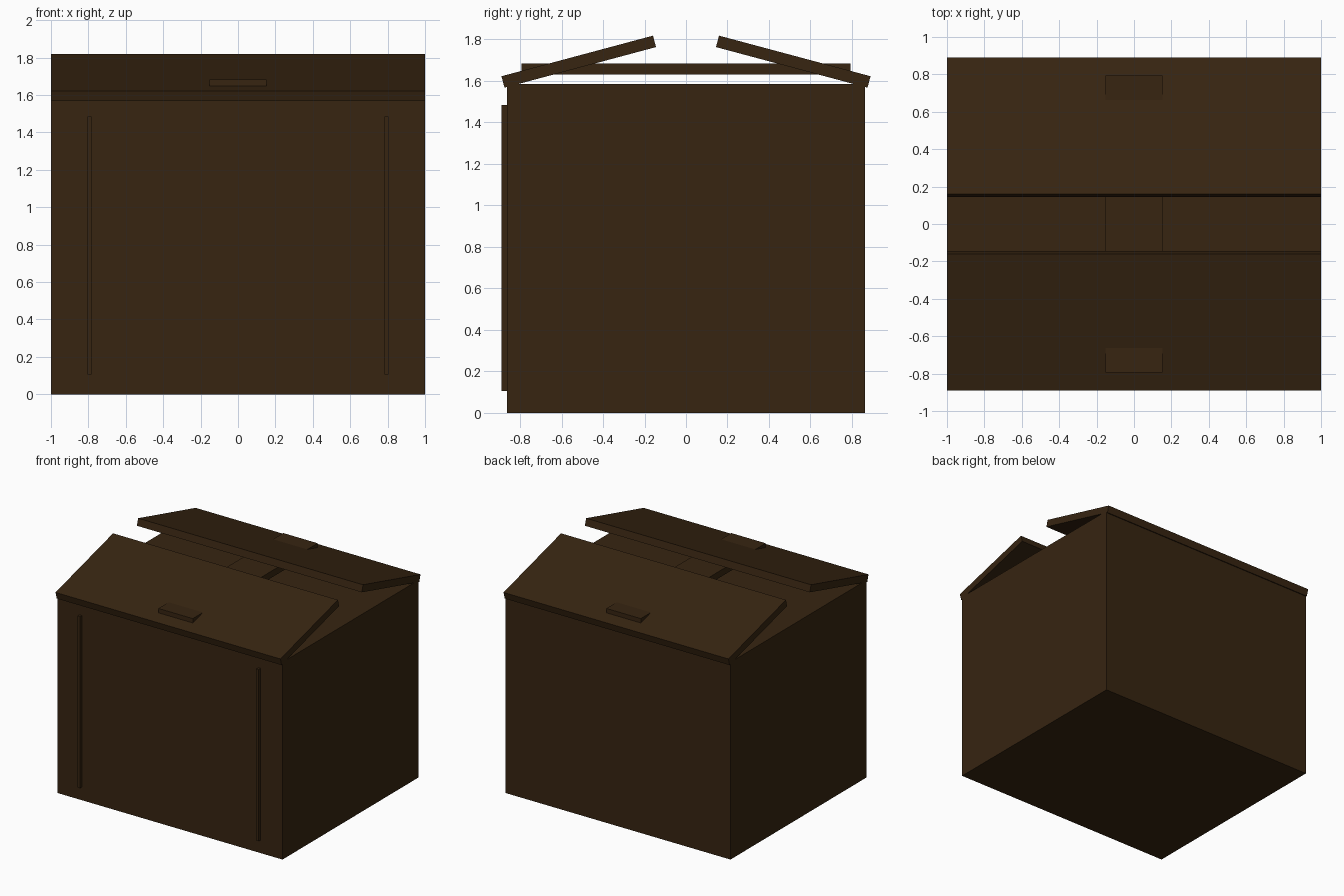
import bpy
import math

if "Cube" in bpy.data.objects:
    bpy.data.objects.remove(bpy.data.objects["Cube"])

# One cardboard brown for the whole box
brown = bpy.data.materials.new("dark_cardboard_brown")
brown.diffuse_color = (0.038, 0.018, 0.0055, 1)
brown.use_nodes = True
brown.node_tree.nodes["Principled BSDF"].inputs["Base Color"].default_value = brown.diffuse_color


def block(name, centre, size, tilt=0.0):
    """Box of a given size, tilted about the x axis."""
    bpy.ops.mesh.primitive_cube_add(size=1, location=centre)
    ob = bpy.context.object
    ob.name = name
    ob.scale = size
    bpy.ops.object.transform_apply(location=False, rotation=False, scale=True)
    ob.rotation_euler.x = tilt
    ob.data.materials.append(brown)
    return ob


# Closed body
block("box_body", (0, 0, 0.793), (2, 1.726, 1.586))

# Two half-open lid flaps
for name, side in (("front_flap", -1), ("back_flap", 1)):
    block(name, (0, side * 0.517, 1.693), (2, 0.756, 0.057),
          -side * math.radians(15))

# Tape strip running through both flaps
block("tape_strip", (0, 0, 1.657), (0.306, 1.586, 0.053))

# Narrow upright ridges on the front
for name, x in (("left_ridge", -0.795), ("right_ridge", 0.795)):
    block(name, (x, -0.873, 0.795), (0.021, 0.032, 1.38))
